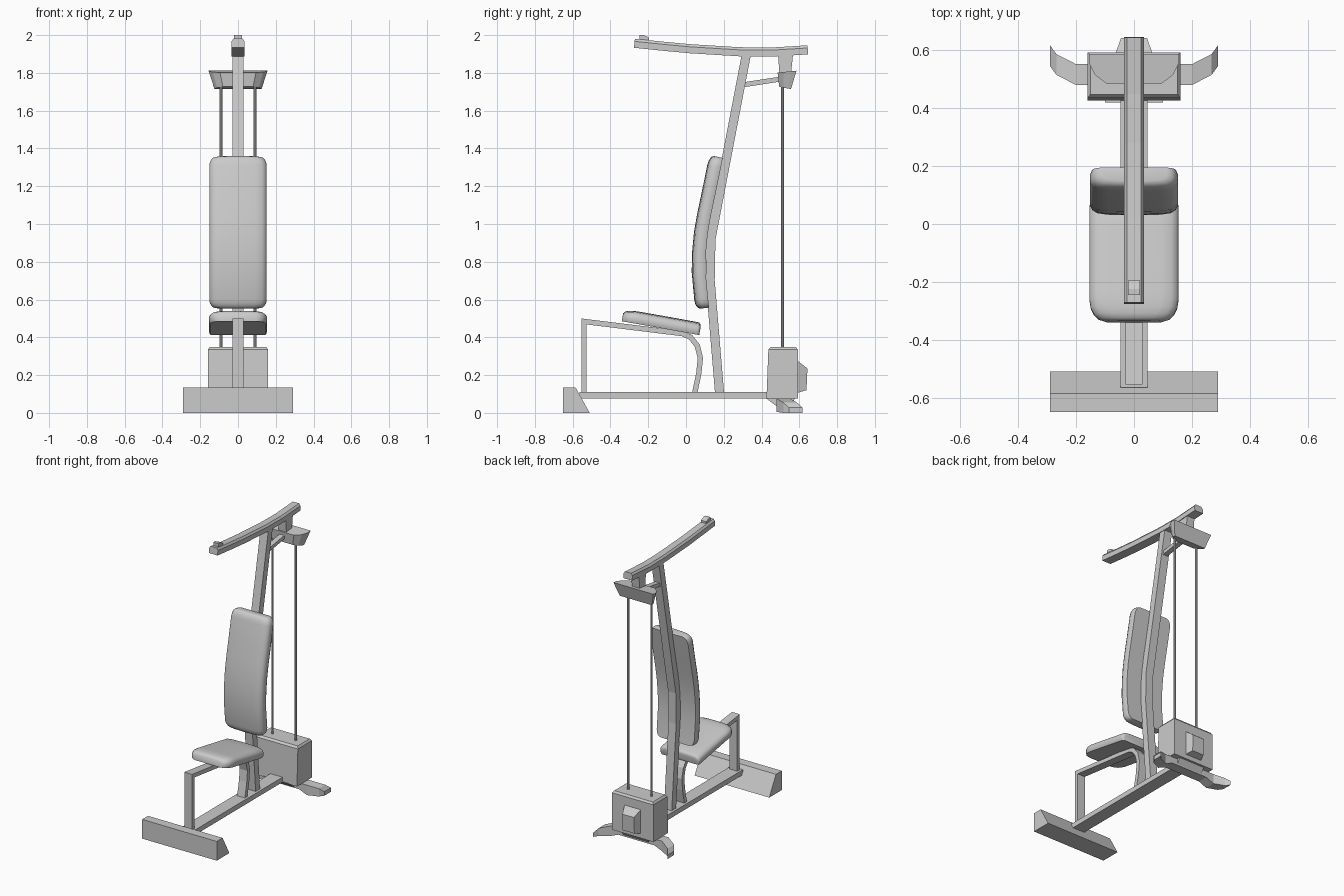
import bpy, bmesh, math
from mathutils import Vector

if "Cube" in bpy.data.objects:
    bpy.data.objects.remove(bpy.data.objects["Cube"])


def loft(name, rings, smooth=None):
    """Skin a list of equal-length closed rings and cap both ends."""
    bm = bmesh.new()
    vs = [[bm.verts.new(p) for p in r] for r in rings]
    n = len(rings[0])
    for a, b in zip(vs, vs[1:]):
        for i in range(n):
            j = (i + 1) % n
            bm.faces.new((a[i], a[j], b[j], b[i]))
    bm.faces.new(vs[0])
    bm.faces.new(vs[-1])
    bmesh.ops.recalc_face_normals(bm, faces=bm.faces)
    me = bpy.data.meshes.new(name)
    bm.to_mesh(me)
    bm.free()
    ob = bpy.data.objects.new(name, me)
    bpy.context.collection.objects.link(ob)
    if smooth:
        bpy.ops.object.select_all(action='DESELECT')
        ob.select_set(True)
        bpy.context.view_layer.objects.active = ob
        bpy.ops.object.shade_smooth_by_angle(angle=math.radians(smooth))
    return ob


def frames(path):
    """Mitred normals along a path in the y-z plane."""
    pts = [Vector(p) for p in path]
    out = []
    for i, p in enumerate(pts):
        a = (p - pts[i - 1]).normalized() if i else (pts[1] - p).normalized()
        b = (pts[i + 1] - p).normalized() if i < len(pts) - 1 else a
        t = (a + b).normalized()
        out.append((p, Vector((-t.y, t.x)) / max(t.dot(a), 0.5)))
    return out


def sweep(name, path, section):
    return loft(name, [[(x, p.x + n.x * w, p.y + n.y * w) for x, w in section]
                       for p, n in frames(path)])


def rect(hx, hw):
    return [(-hx, -hw), (hx, -hw), (hx, hw), (-hx, hw)]


def prism(name, profile, hx):
    return loft(name, [[(x, y, z) for y, z in profile] for x in (-hx, hx)])


def resample(path, ts):
    """Points on a smoothed polyline at fractions ts."""
    pts = [Vector(p) for p in path]
    pts = [pts[0]] + pts + [pts[-1]]
    pts[0], pts[-1] = 2 * pts[1] - pts[2], 2 * pts[-2] - pts[-3]
    res, n = [], len(path) - 1
    for t in ts:
        i = min(int(t * n), n - 1)
        u = t * n - i
        a, b, c, d = pts[i:i + 4]
        res.append(0.5 * (2 * b + (c - a) * u + (2 * a - 5 * b + 4 * c - d) * u * u
                          + (3 * b - a - 3 * c + d) * u ** 3))
    return res


def cushion(name, path, hw, depth, r0, r1, length):
    """Pad with a flat back, crowned front and rounded corners at both ends."""
    ts = sorted({k * r0 / length for k in (0, .1, .3, .6, 1)}
                | {1 - k * r1 / length for k in (0, .1, .3, .6, 1)}
                | {.25, .375, .5, .625, .75})
    rings = []
    for t, (p, n) in zip(ts, frames(resample(path, ts))):
        e = max(0, 1 - t * length / r0, 1 - (1 - t) * length / r1)
        r = r0 if t < .5 else r1
        k = 1 - math.sqrt(max(0, 1 - e * e))
        w, d = hw - r * .75 * k, depth * (1 - .35 * k)
        half = [(w - .006, 0), (w, .2 * d), (w, .55 * d), (w - .008, .75 * d),
                (w - .025, .9 * d), (w - .06, .97 * d)]
        sec = half + [(0, d)] + [(-x, y) for x, y in reversed(half)]
        rings.append([(x, p.x + n.x * y, p.y + n.y * y) for x, y in sec])
    return loft(name, rings, 40)


# Base: front foot, long rail, rear bracket
prism("front_foot", [(-.65, 0), (-.65, .135), (-.585, .135), (-.51, 0)], .29)
prism("base_rail", [(-.565, .075), (-.565, .11), (.45, .11), (.45, .075)], .047)
prism("rear_bracket", [(.42, .08), (.48, .035), (.55, .035), (.58, .08)], .1)

# Rear foot with swept-back, drooping tips
tips = [(.29, .545, 0, .028), (.268, .515, 0, .055), (.2, .48, .005, .075), (.14, .48, .03, .075)]
stations = tips + [(-x, y, a, b) for x, y, a, b in reversed(tips)]
loft("rear_foot", [[(x, y, a), (x, y + .072, a), (x, y + .072, b), (x, y, b)]
                   for x, y, a, b in stations])

# Weight housing with chamfered lid and rear boss
loft("weight_housing", [[(-x, y0, z), (x, y0, z), (x, y1, z), (-x, y1, z)] for x, y0, y1, z in
                        [(.16, .426, .592, .075), (.16, .436, .592, .335), (.15, .448, .582, .349)]])
loft("housing_boss", [[(-x, y, a), (x, y, a), (x, y, b), (-x, y, b)] if i == 0 else
                      [(-x, y, a), (x, y, a), (x, y + .005, b), (-x, y + .005, b)]
                      for i, (x, y, a, b) in enumerate([(.065, .585, .105, .28), (.045, .638, .12, .235)])])

# Guide rods
for s in (-1, 1):
    bpy.ops.mesh.primitive_cylinder_add(vertices=10, radius=.008, depth=1.41,
                                        location=(s * .09, .512, 1.04))
    bpy.context.object.name = "guide_rod_" + ("left" if s < 0 else "right")
    bpy.ops.object.shade_smooth_by_angle()

# Main upright, bent behind the back pad
sweep("upright", [(.178, .1), (.128, .70), (.132, .92), (.32, 1.9)], rect(.03, .024))

# Seat frame: front post, sloping bar, curved rear leg
sweep("seat_frame", [(-.54, .1), (-.54, .484), (-.02, .42), (.025, .40), (.06, .355),
                     (.076, .29), (.068, .21), (.045, .1)], rect(.03, .014))

# Pads
cushion("seat", [(.07, .412), (-.135, .449), (-.34, .485)][::-1], .154, .066, .075, .018, .415)
cushion("back_pad", [(.195, 1.35), (.152, 1.14), (.115, .95), (.103, .75), (.122, .557)][::-1],
        .152, -.0 + .073, .05, .05, .81)

# Top beam with chamfered upper edges and end stop
sweep("top_beam", [(-.273, 1.957), (-.13, 1.942), (.02, 1.928), (.28, 1.912), (.45, 1.91), (.645, 1.922)],
      [(-.034, -.024), (.034, -.024), (.034, .01), (.024, .024), (-.024, .024), (-.034, .01)])
prism("beam_stop", [(-.245, 1.97), (-.245, 2.0), (-.225, 2.0), (-.195, 1.987), (-.195, 1.96)], .02)

# Rod carrier, hanger and strut to the upright
loft("rod_carrier", [[(sx * x, .53 + (y - .53) * k, z + (y - .53) * .1)
                      for sx, x, y in [(-1, .155, .585), (-1, .155, .555), (-1, .135, .515), (-1, .095, .485),
                                       (1, .095, .485), (1, .135, .515), (1, .155, .555), (1, .155, .585)]]
                     for k, z in [(1, 1.806)]] +
     [[(sx * x, y, z) for sx, x, y, z in
       [(-1, .125, .556, 1.715), (-1, .125, .54, 1.717), (-1, .11, .515, 1.722), (-1, .08, .493, 1.727),
        (1, .08, .493, 1.727), (1, .11, .515, 1.722), (1, .125, .54, 1.717), (1, .125, .556, 1.715)]]])
prism("carrier_hanger", [(.487, 1.9), (.495, 1.79), (.555, 1.79), (.567, 1.9)], .03)
sweep("carrier_strut", [(.29, 1.735), (.5, 1.767)], rect(.018, .013))
